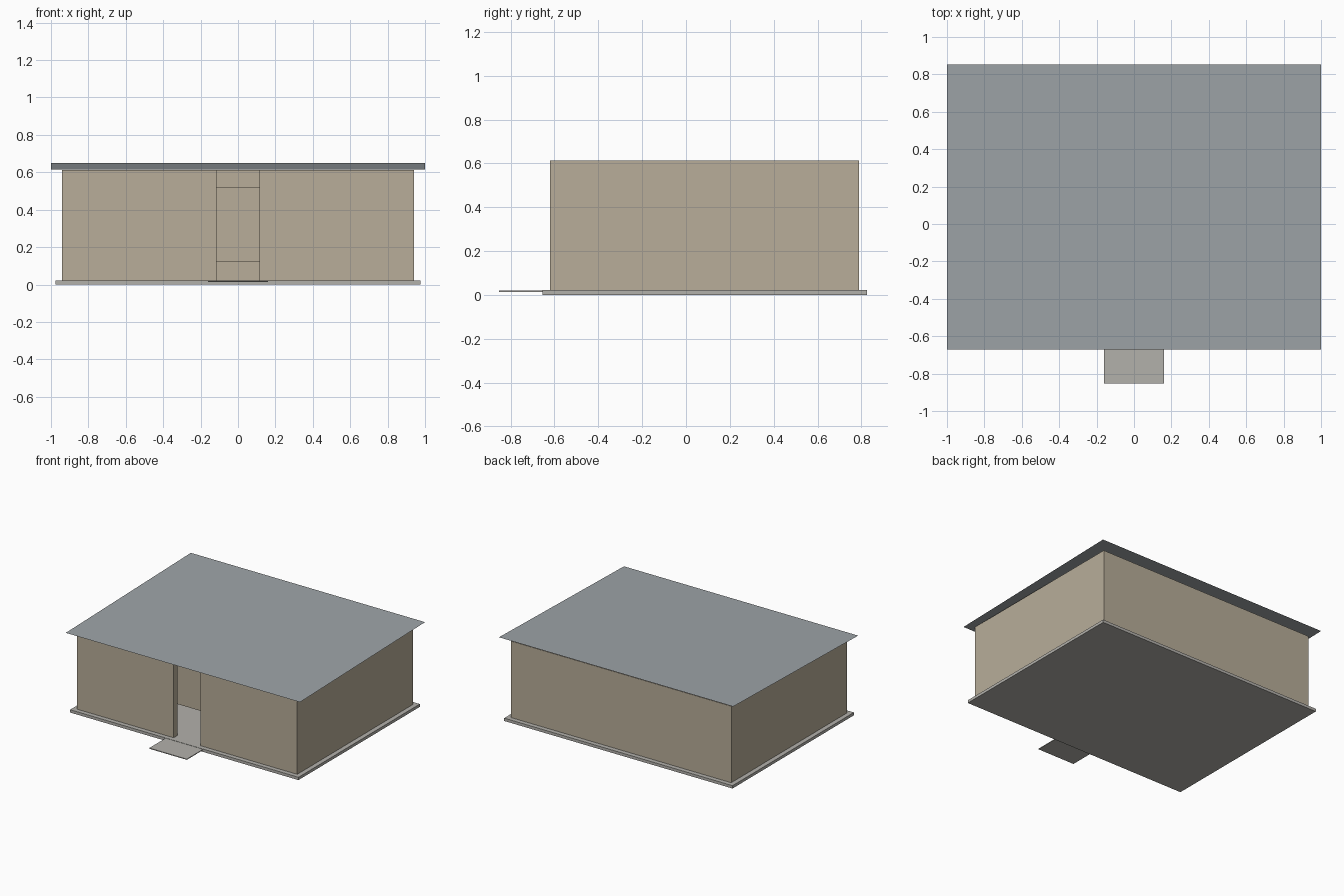
import bpy
import bmesh

if "Cube" in bpy.data.objects:
    bpy.data.objects.remove(bpy.data.objects["Cube"])


def material(name, rgb):
    m = bpy.data.materials.new(name)
    m.diffuse_color = (*rgb, 1)
    m.use_nodes = True
    m.node_tree.nodes["Principled BSDF"].inputs["Base Color"].default_value = m.diffuse_color
    return m


WALL = material("beige_block", (0.48, 0.42, 0.32))
CONCRETE = material("concrete", (0.45, 0.44, 0.41))
METAL = material("roof_metal", (0.34, 0.37, 0.39))


def make(name, bm, mat):
    me = bpy.data.meshes.new(name)
    bm.to_mesh(me)
    bm.free()
    me.materials.append(mat)
    ob = bpy.data.objects.new(name, me)
    bpy.context.collection.objects.link(ob)
    return ob


def box(name, x, y, z, mat):
    """Box from (min, max) ranges on each axis."""
    bm = bmesh.new()
    bmesh.ops.create_cube(bm, size=1)
    for v in bm.verts:
        v.co = [r[0] if c < 0 else r[1] for c, r in zip(v.co, (x, y, z))]
    return make(name, bm, mat)


T = 0.045             # wall thickness
W = 0.94              # half width of the walls
DOOR = 0.115          # half width of the entrance
Y0, Y1 = -0.62, 0.79  # front and back wall faces
Z = (0.022, 0.612)

# Floor slab and thin entrance pad
box("floor_slab", (-0.975, 0.975), (-0.655, 0.825), (0, 0.022), CONCRETE)
box("entrance_pad", (-0.16, 0.16), (-0.853, -0.65), (0.014, 0.02), CONCRETE)

# Walls, with a full-height entrance gap in the front
box("back_wall", (-W, W), (Y1 - T, Y1), Z, WALL)
for side, s in (("left", -1), ("right", 1)):
    box(f"{side}_wall", sorted((s * W, s * (W - T))), (Y0 + T, Y1 - T), Z, WALL)
    box(f"{side}_front_wall", sorted((s * DOOR, s * W)), (Y0, Y0 + T), Z, WALL)

# Raised privacy screen just inside the entrance
box("privacy_screen", (-0.32, 0.32), (-0.32, -0.29), (0.12, 0.52), WALL)

# Thin single-sheet roof, rising towards the back
bm = bmesh.new()
bm.faces.new([bm.verts.new(c) for c in (
    (-1, -0.672, 0.615), (1, -0.672, 0.615), (1, 0.853, 0.65), (-1, 0.853, 0.65))])
make("roof_sheet", bm, METAL)
